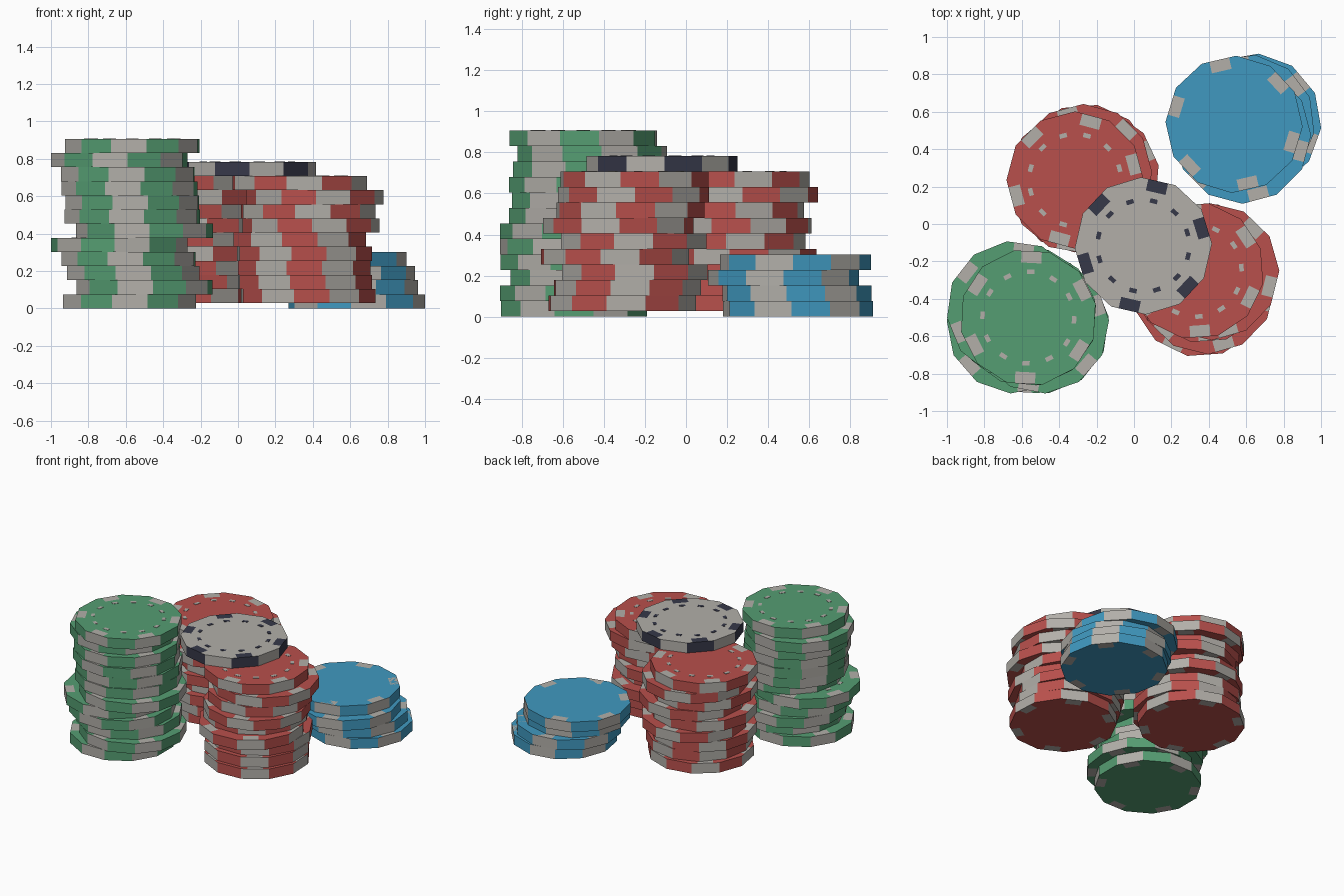
import bpy, bmesh, math
from mathutils import Vector, Matrix

if "Cube" in bpy.data.objects:
    bpy.data.objects.remove(bpy.data.objects["Cube"])

R, T, SIDES = 0.367, 0.0755, 12      # chip radius, thickness, rim sides
SPOT_IN, SPOT_W = 0.292, 0.054       # inner reach and half width of face spots
DASH_R = 0.245


def material(name, rgb):
    lin = [((c / 255 + 0.055) / 1.055) ** 2.4 for c in rgb]
    m = bpy.data.materials.new(name)
    m.diffuse_color = (*lin, 1)
    m.use_nodes = True
    m.node_tree.nodes["Principled BSDF"].inputs["Base Color"].default_value = m.diffuse_color
    return m


red = material("red", (184, 80, 76))
green = material("green", (85, 157, 114))
blue = material("blue", (64, 153, 192))
grey = material("warm_grey", (178, 175, 169))
navy = material("dark_navy", (54, 56, 73))


def chip(name, body, accent, x, y, z, turn, dashes=True):
    """Twelve-sided chip: alternate rim sides are accent, with notched face spots."""
    bm = bmesh.new()
    apothem = R * math.cos(math.pi / SIDES)
    step = 2 * math.pi / SIDES

    def polar(radial, tangential, a):
        return Vector((radial * math.cos(a) - tangential * math.sin(a),
                       radial * math.sin(a) + tangential * math.cos(a)))

    outlines, spots = [], []
    for h in (0, T):
        outline, spot_list = [], []
        for i in range(SIDES):
            a = i * step
            corner = polar(R, 0, a - step / 2)
            outline.append(bm.verts.new((*corner, h)))
            if i % 2 == 0:
                pts = [(apothem, -SPOT_W), (SPOT_IN, -SPOT_W),
                       (SPOT_IN, SPOT_W), (apothem, SPOT_W)]
                quad = [bm.verts.new((*polar(r, t, a), h)) for r, t in pts]
                outline += quad
                spot_list.append(quad)
        outlines.append(outline)
        spots.append(spot_list)

    # Flat faces with their spots
    for k in (0, 1):
        flip = (lambda v: v) if k else (lambda v: v[::-1])
        bm.faces.new(flip(outlines[k]))
        for q in spots[k]:
            bm.faces.new(flip(q[::-1])).material_index = 1

    # Rim: five outline points per spotted side, one per plain side
    low, high = outlines
    pos = 0
    for i in range(SIDES):
        spotted = i % 2 == 0
        n = 5 if spotted else 1
        end = (pos + n) % len(low)
        ids = [pos, pos + 1, pos + 4, end] if spotted else [pos, end]
        lo = [low[j] for j in ids]
        hi = [high[j] for j in ids]
        f = bm.faces.new(lo + hi[::-1])
        f.material_index = 1 if spotted else 0
        pos += n

    # Ring of small dashes on the upper face
    if dashes:
        for i in range(SIDES):
            m = (Matrix.Rotation(i * step, 4, 'Z')
                 @ Matrix.Translation((DASH_R, 0, T))
                 @ Matrix.Diagonal((0.024, 0.04, 0.004, 1)))
            made = bmesh.ops.create_cube(bm, size=1, matrix=m)
            for f in {f for v in made["verts"] for f in v.link_faces}:
                f.material_index = 1

    bmesh.ops.triangulate(bm, faces=[f for f in bm.faces if len(f.verts) > 8])
    me = bpy.data.meshes.new(name)
    bm.to_mesh(me)
    bm.free()
    me.materials.append(body)
    me.materials.append(accent)
    ob = bpy.data.objects.new(name, me)
    ob.location = (x, y, z)
    ob.rotation_euler.z = math.radians(turn)
    bpy.context.collection.objects.link(ob)


def stack(name, body, base, chips, dashes=True):
    for i, (x, y, turn) in enumerate(chips):
        chip(f"{name}_{i + 1:02d}", body, grey, x, y, base + i * T, turn, dashes)


# Tall green stack, front left (x, y, turn from bottom to top)
stack("green_chip", green, 0, [
    (-0.58, -0.545, 30), (-0.50, -0.54, 22), (-0.56, -0.50, 30), (-0.585, -0.545, 27),
    (-0.635, -0.54, 41), (-0.50, -0.54, 19), (-0.565, -0.50, 25), (-0.565, -0.49, 28),
    (-0.58, -0.50, 24), (-0.59, -0.485, 29), (-0.635, -0.457, 22), (-0.565, -0.50, 27)])

# Red stack, front right
stack("right_red_chip", red, 0.028, [
    (0.375, -0.31, 3), (0.36, -0.285, 2), (0.355, -0.25, 0), (0.355, -0.345, 4),
    (0.33, -0.255, 0), (0.39, -0.33, 46), (0.375, -0.27, 34), (0.41, -0.255, 46),
    (0.33, -0.25, 34)])

# Red stack, back left
stack("left_red_chip", red, 0.028, [
    (-0.30, 0.25, 10), (-0.27, 0.225, 20), (-0.30, 0.22, 15), (-0.26, 0.275, 35),
    (-0.30, 0.215, 12), (-0.23, 0.25, 25), (-0.30, 0.21, 20), (-0.27, 0.275, 45),
    (-0.315, 0.235, 15)])

# Short blue stack, back right
stack("blue_chip", blue, 0, [
    (0.635, 0.545, 40), (0.60, 0.54, 37), (0.58, 0.475, 45), (0.535, 0.533, 43)], False)

# Pale chip bridging the two red stacks
chip("bridge_chip", grey, navy, 0.05, -0.117, 0.028 + 9 * T, 17)
